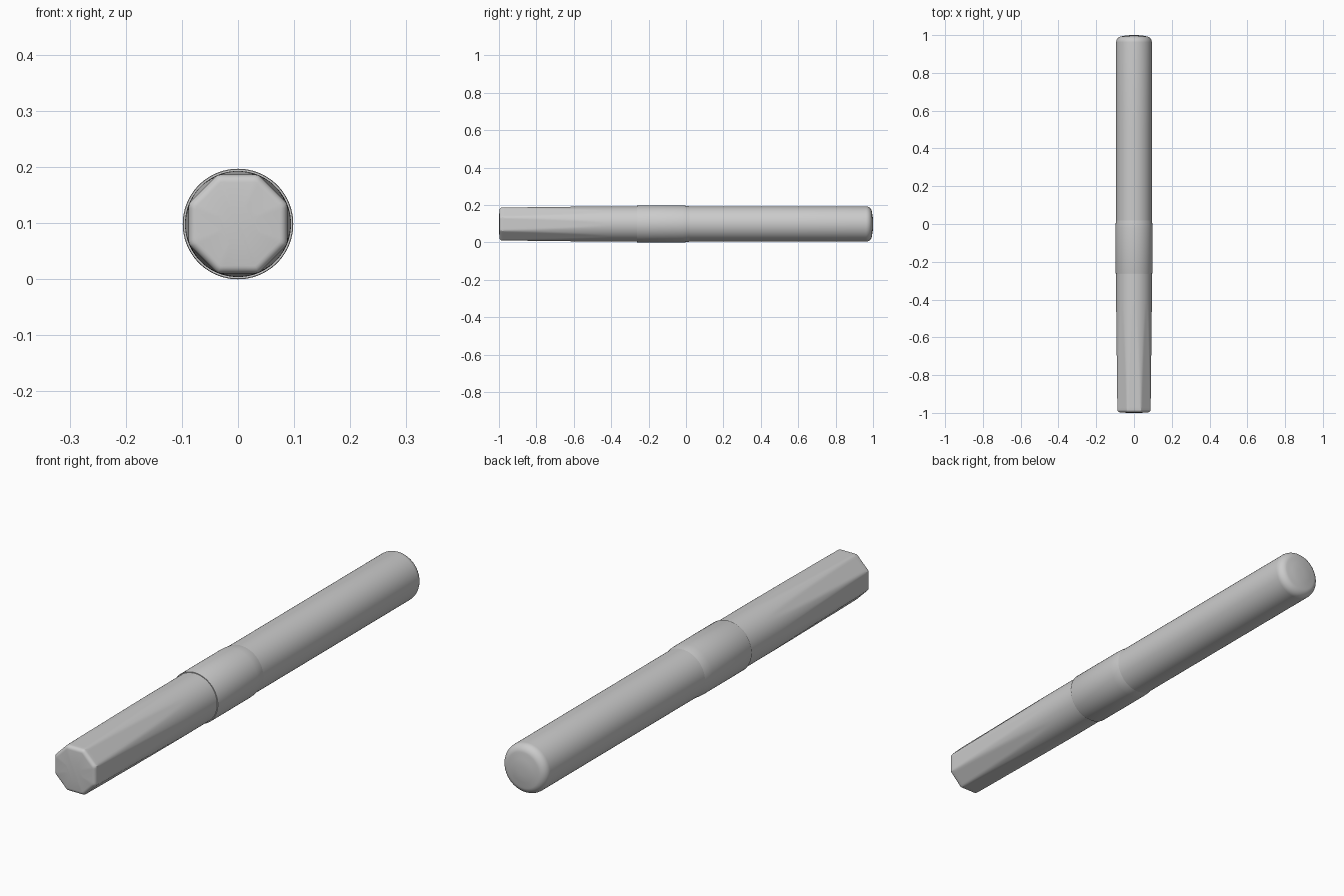
import bpy, bmesh, math

if "Cube" in bpy.data.objects:
    bpy.data.objects.remove(bpy.data.objects["Cube"])

SEG = 96          # multiple of 16 so octagon corners land on vertices
CZ = 0.0985       # axis height


def loft(name, rings):
    """Closed solid along y from (y, radius function of angle) rings."""
    bm = bmesh.new()
    loops = []
    for y, radius in rings:
        loop = []
        for i in range(SEG):
            a = 2 * math.pi * i / SEG
            r = radius(a)
            loop.append(bm.verts.new((r * math.cos(a), y, CZ + r * math.sin(a))))
        loops.append(loop)
    for p, q in zip(loops, loops[1:]):
        for i in range(SEG):
            j = (i + 1) % SEG
            bm.faces.new((p[i], p[j], q[j], q[i]))
    bm.faces.new(loops[0])
    bm.faces.new(loops[-1])
    bmesh.ops.recalc_face_normals(bm, faces=bm.faces)
    mesh = bpy.data.meshes.new(name)
    bm.to_mesh(mesh)
    bm.free()
    obj = bpy.data.objects.new(name, mesh)
    bpy.context.collection.objects.link(obj)
    bpy.ops.object.select_all(action='DESELECT')
    obj.select_set(True)
    bpy.context.view_layer.objects.active = obj
    bpy.ops.object.shade_smooth_by_angle(angle=math.radians(30))
    return obj


def turned(name, profile):
    return loft(name, [(y, lambda a, r=r: r) for y, r in profile])


def faceted(y, inset=0.0):
    """Round section cut by eight flats that deepen toward the tip."""
    t = min(1.0, max(0.0, (-0.42 - y) / 0.58))
    apothem = 0.0945 - 0.0067 * t

    def radius(a):
        off = (a + math.pi / 8) % (math.pi / 4) - math.pi / 8
        return min(0.0945, apothem / math.cos(off)) - inset
    return radius


# Barrel with a rounded, faintly domed end
F = 0.032
barrel = [(-0.01, 0.0945), (0.5, 0.0945)]
for k in range(9):
    a = math.pi / 2 * k / 8
    barrel.append((0.994 - F + F * math.sin(a), 0.0945 - F + F * math.cos(a)))
barrel += [(0.998, 0.045), (1.0, 0.015)]
turned("barrel", barrel)

# Slightly wider collar, softly blended into the barrel
turned("collar", [(-0.262, 0.092), (-0.262, 0.0975), (-0.259, 0.0985),
                  (-0.02, 0.0985), (-0.005, 0.0978), (0.01, 0.096), (0.02, 0.0944)])

# Front section changing from round to octagonal
rings = [(-0.255 - 0.715 * k / 26, faceted(-0.255 - 0.715 * k / 26)) for k in range(27)]
B = 0.014
for k in range(7):
    a = math.pi / 2 * k / 6
    y = -0.997 + B - B * math.sin(a)
    rings.append((y, faceted(y, B * (1 - math.cos(a)))))
rings.append((-1.0, faceted(-1.0, 0.055)))
loft("faceted_end", rings)
